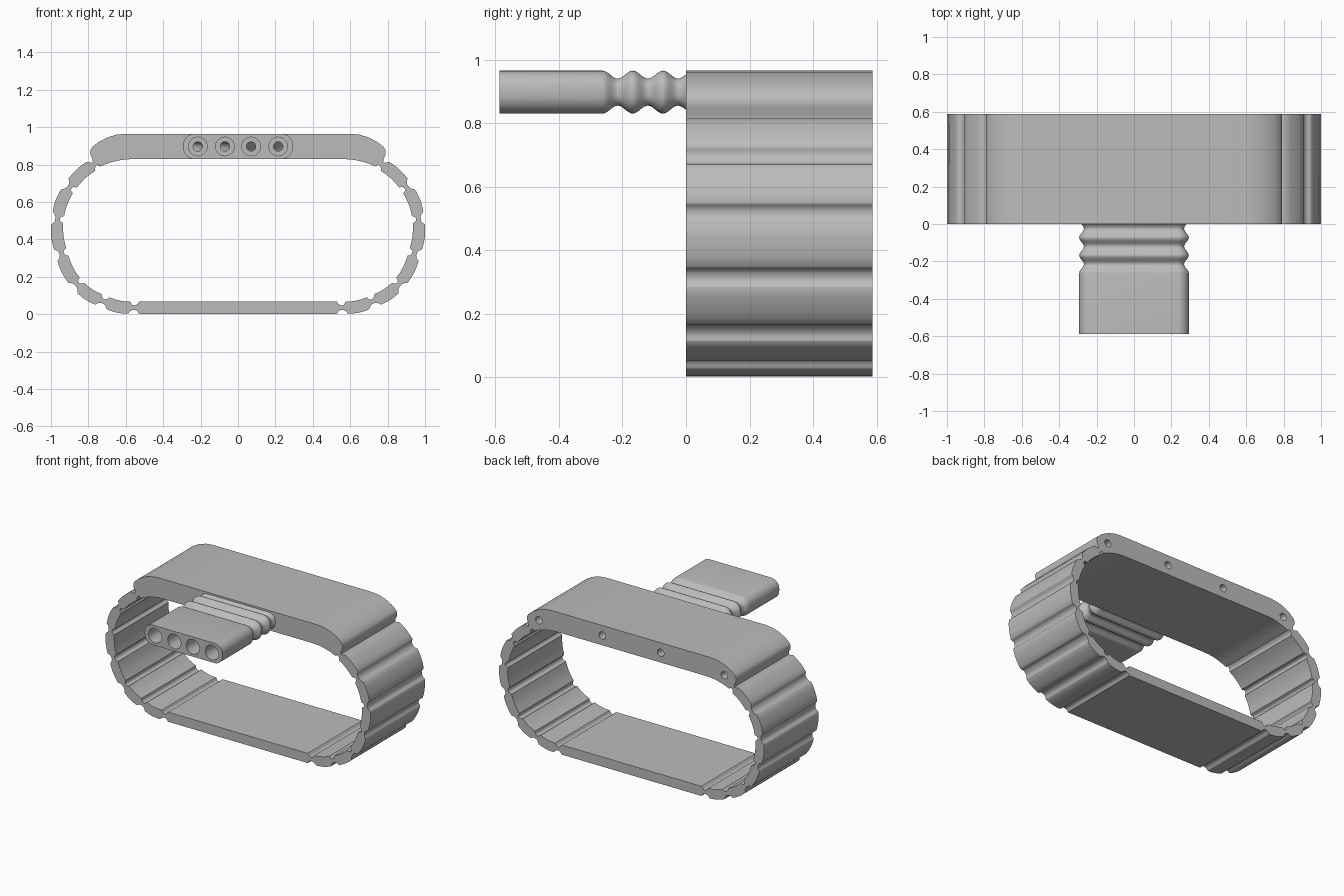
import bpy, bmesh, math
from mathutils import Vector

cube = bpy.data.objects.get("Cube")
if cube:
    bpy.data.objects.remove(cube, do_unlink=True)

grey = bpy.data.materials.new("plain grey")
grey.use_nodes = True
GREY = (0.5, 0.5, 0.5, 1)
grey.diffuse_color = GREY
grey.node_tree.nodes["Principled BSDF"].inputs["Base Color"].default_value = GREY


def loft(name, rings, closed=False):
    """Skin a list of equal rings into a solid, looped or capped."""
    bm = bmesh.new()
    rows = [[bm.verts.new(p) for p in ring] for ring in rings]
    pairs = list(zip(rows, rows[1:])) + ([(rows[-1], rows[0])] if closed else [])
    for a, b in pairs:
        for i in range(len(a)):
            j = (i + 1) % len(a)
            bm.faces.new((a[i], a[j], b[j], b[i]))
    if not closed:
        bm.faces.new(rows[0])
        bm.faces.new(rows[-1])
    bmesh.ops.recalc_face_normals(bm, faces=bm.faces)
    mesh = bpy.data.meshes.new(name)
    bm.to_mesh(mesh)
    bm.free()
    mesh.materials.append(grey)
    obj = bpy.data.objects.new(name, mesh)
    bpy.context.collection.objects.link(obj)
    return obj


def select(obj):
    bpy.ops.object.select_all(action='DESELECT')
    obj.select_set(True)
    bpy.context.view_layer.objects.active = obj


# Band: hinged links between the bottom plate and the top bar
DEPTH, HALF, NOTCH = 0.587, 0.033, 0.025
HINGES = [Vector(p) for p in ((0.555, 0.035), (0.72, 0.07), (0.86, 0.16), (0.943, 0.325),
                              (0.965, 0.51), (0.90, 0.68), (0.762, 0.805))]
STEPS = (0.006, 0.014, 0.02, 0.024, 0.028)


def half_thickness(t):
    if t >= NOTCH:
        return HALF
    return min(HALF, 0.037 - math.sqrt(NOTCH ** 2 - t ** 2))


outer = [(0.555 - t, 0.035 - half_thickness(t)) for t in reversed(STEPS)]
inner = [(0.555 - t, 0.035 + half_thickness(t)) for t in reversed(STEPS)]
for a, b in zip(HINGES, HINGES[1:]):
    length = (b - a).length
    along = (b - a) / length
    out = Vector((along.y, -along.x))
    middle = [length * k / 6 for k in range(2, 5)]
    for t in [*STEPS, *middle, *[length - s for s in reversed(STEPS)]]:
        bulge = 0.012 * math.sin(math.pi * t / length)
        h = half_thickness(min(t, length - t))
        outer.append(tuple(a + along * t + out * (bulge + h)))
        inner.append(tuple(a + along * t + out * (bulge - h)))

# Top bar: rounded shoulders outside, shallow curve inside
outer += [(0.778, 0.83), (0.788, 0.85), (0.79, 0.875), (0.78, 0.893),
          (0.75, 0.918), (0.70, 0.945), (0.65, 0.96), (0.60, 0.965)]
inner += [(0.748, 0.803), (0.738, 0.79), (0.725, 0.794), (0.705, 0.803),
          (0.675, 0.813), (0.64, 0.822), (0.60, 0.828), (0.55, 0.83)]


def mirrored(half):
    return half + [(-x, z) for x, z in reversed(half)]


band = loft("band", [[(o[0], 0, o[1]), (o[0], DEPTH, o[1]), (i[0], DEPTH, i[1]), (i[0], 0, i[1])]
                     for o, i in zip(mirrored(outer), mirrored(inner))], closed=True)


# Connector: flat plug with a ribbed neck
def rounded_ring(y, inset):
    r = 0.06 - inset
    ring = []
    for k, (sx, sz) in enumerate(((1, 1), (-1, 1), (-1, -1), (1, -1))):
        for s in range(9):
            a = math.pi / 2 * (k + s / 8)
            ring.append((sx * 0.233 + r * math.cos(a), y, 0.8975 + sz * 0.0075 + r * math.sin(a)))
    return ring


rings = [rounded_ring(-DEPTH, 0)]
for k in range(41):
    y = -0.2625 + 0.2725 * k / 40
    rings.append(rounded_ring(y, 0.0125 * (1 + math.cos(math.tau * (y + 0.215) / 0.095))))
connector = loft("connector", rings)


# Cable channels: wide socket in the plug, curving to small holes at the back
def channel(x0, x1, z1):
    path = [(-0.62, 0.05), (-0.42, 0.05), (-0.4199, 0.025)]
    path += [(-0.1 + 0.72 * k / 16, 0.025) for k in range(17)]
    rings = []
    for y, r in path:
        t = min(1, max(0, (y + 0.1) / 0.68))
        t = t * t * (3 - 2 * t)
        x, z = x0 + (x1 - x0) * t, 0.897 + (z1 - 0.897) * t
        rings.append([(x + r * math.cos(math.tau * k / 24), y, z + r * math.sin(math.tau * k / 24))
                      for k in range(24)])
    cutter = loft("channel_cutter", rings)
    cutter.hide_render = True
    return cutter


cutters = [channel(s * a, s * b, z) for s in (-1, 1)
           for a, b, z in ((0.07, 0.22, 0.897), (0.215, 0.70, 0.872))]
for obj in (band, connector):
    select(obj)
    for cutter in cutters:
        mod = obj.modifiers.new("channel", 'BOOLEAN')
        mod.operation = 'DIFFERENCE'
        mod.solver = 'EXACT'
        mod.object = cutter
        bpy.ops.object.modifier_apply(modifier=mod.name)
    bpy.ops.object.shade_smooth_by_angle(angle=math.radians(35))
for cutter in cutters:
    bpy.data.objects.remove(cutter, do_unlink=True)
